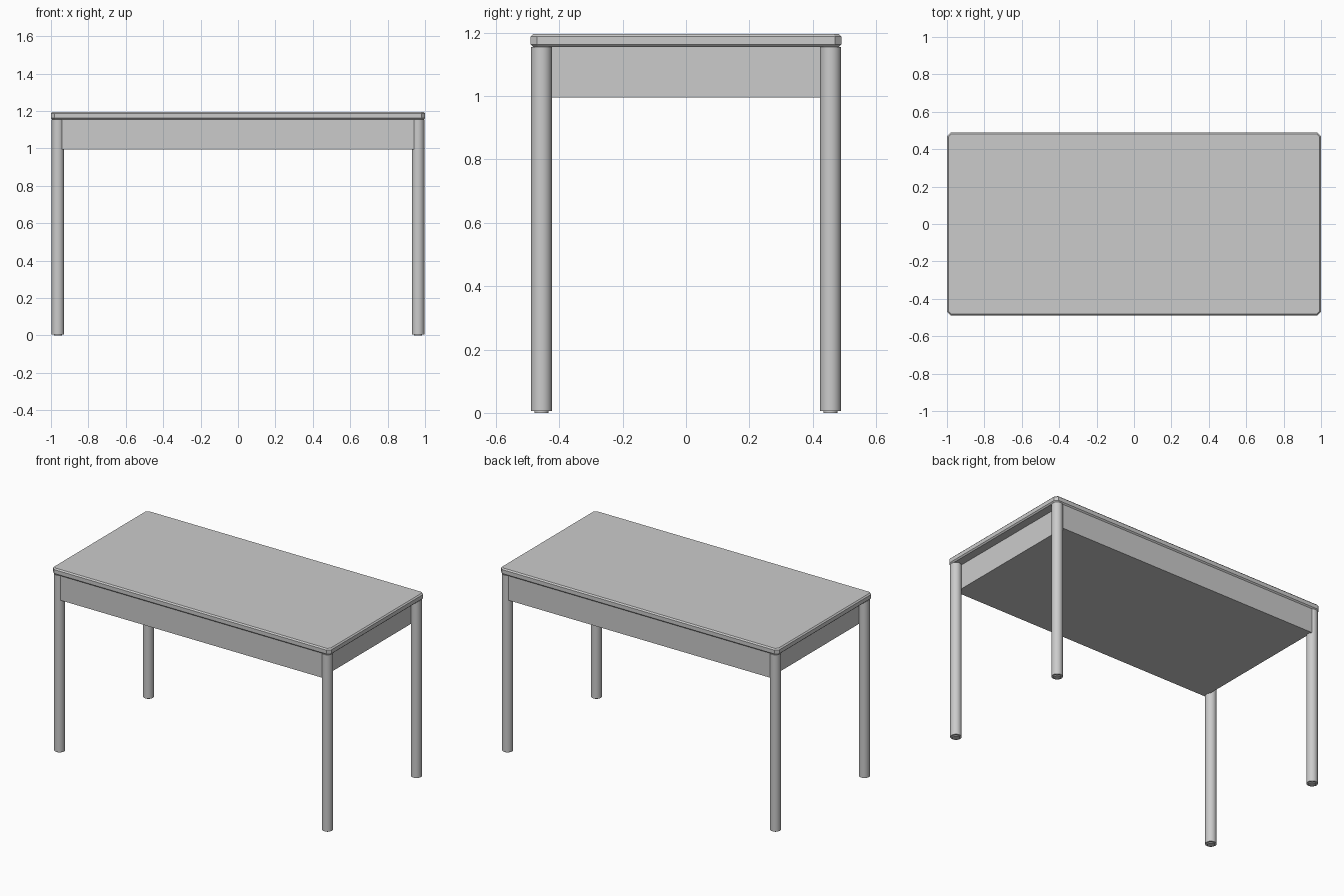
import bpy
import bmesh
import math

default = bpy.data.objects.get("Cube")
if default:
    bpy.data.objects.remove(default, do_unlink=True)

# Single grey finish
grey = bpy.data.materials.new("light_grey")
grey.use_nodes = True
colour = (0.6, 0.6, 0.6, 1.0)
grey.diffuse_color = colour
grey.node_tree.nodes["Principled BSDF"].inputs["Base Color"].default_value = colour

TOP_Z = 1.195
UNDER_Z = 1.154
HALF_X, HALF_Y = 1.0, 0.49
LEG_X, LEG_Y, LEG_R = 0.963, 0.456, 0.033


def add_object(name, bm):
    bmesh.ops.recalc_face_normals(bm, faces=bm.faces)
    mesh = bpy.data.meshes.new(name)
    bm.to_mesh(mesh)
    bm.free()
    mesh.materials.append(grey)
    obj = bpy.data.objects.new(name, mesh)
    bpy.context.collection.objects.link(obj)
    return obj


def box(hx, hy, z0, z1):
    bm = bmesh.new()
    bmesh.ops.create_cube(bm, size=1)
    for v in bm.verts:
        v.co = (v.co.x * 2 * hx, v.co.y * 2 * hy, z0 if v.co.z < 0 else z1)
    return bm


def cylinder(bm, x, y, radius, z0, z1):
    made = bmesh.ops.create_cone(bm, cap_ends=True, segments=32, radius1=radius,
                                 radius2=radius, depth=z1 - z0)
    bmesh.ops.translate(bm, verts=made["verts"], vec=(x, y, (z0 + z1) / 2))


# Tabletop: cut corners, then chamfered rims
bm = box(HALF_X, HALF_Y, UNDER_Z, TOP_Z)
upright = [e for e in bm.edges if abs(e.verts[0].co.z - e.verts[1].co.z) > 0.01]
bmesh.ops.bevel(bm, geom=upright, offset=0.02, segments=1, affect='EDGES')
rims = [e for e in bm.edges if abs(e.verts[0].co.z - e.verts[1].co.z) < 0.001]
bmesh.ops.bevel(bm, geom=rims, offset=0.008, segments=1, affect='EDGES')
add_object("tabletop", bm)

# Solid apron body below the top
add_object("apron", box(0.94, 0.482, 0.995, UNDER_Z))

# Round legs, each with a small foot pad
for side, sx in (("left", 1), ("right", -1)):
    for end, sy in (("front", -1), ("back", 1)):
        bm = bmesh.new()
        cylinder(bm, sx * LEG_X, sy * LEG_Y, LEG_R, 0.006, UNDER_Z)
        cylinder(bm, sx * LEG_X, sy * LEG_Y, 0.022, 0, 0.006)
        leg = add_object(f"{end}_{side}_leg", bm)
        bpy.ops.object.select_all(action='DESELECT')
        leg.select_set(True)
        bpy.context.view_layer.objects.active = leg
        bpy.ops.object.shade_smooth_by_angle(angle=math.radians(30))
